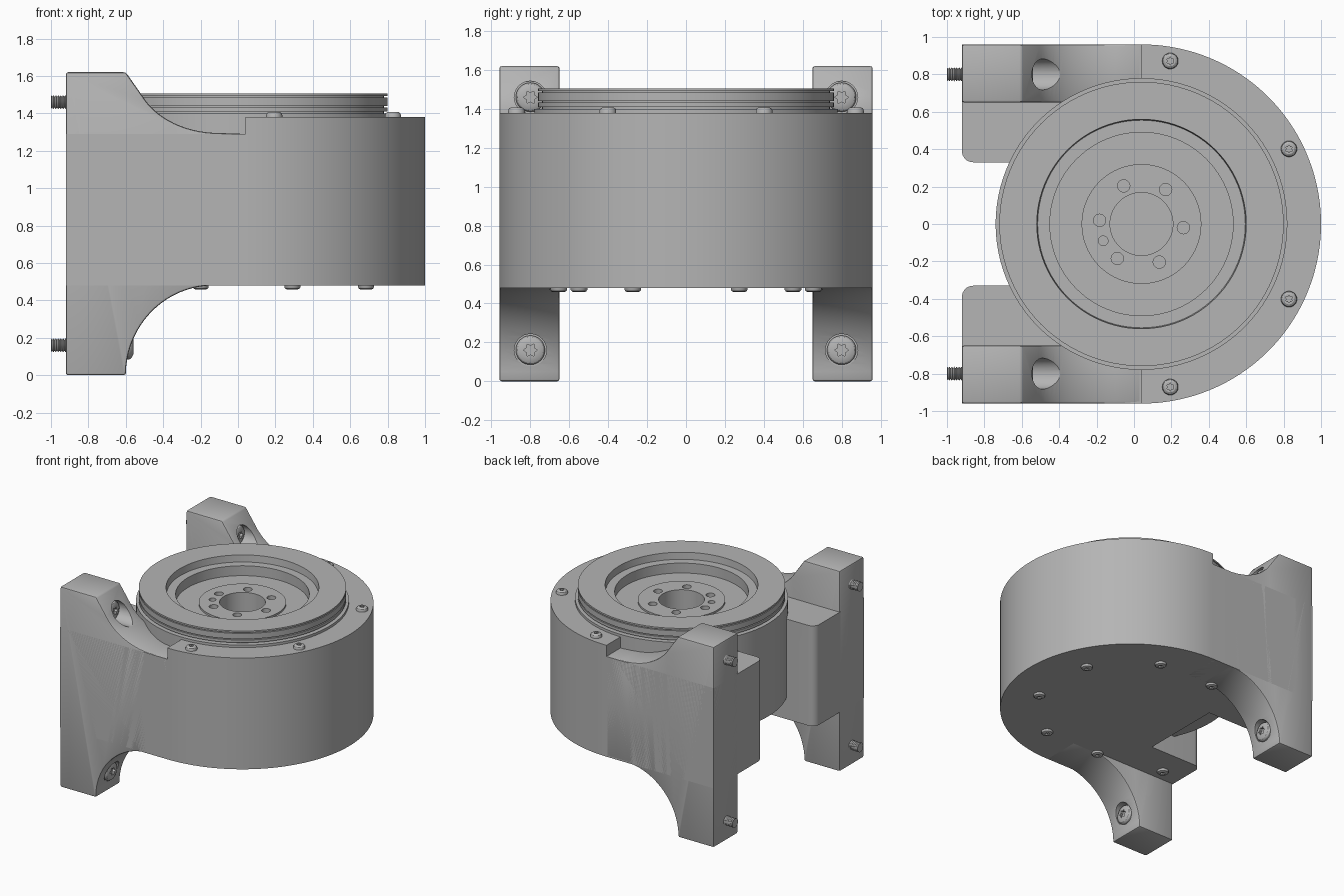
import bpy, bmesh
from math import pi, cos, sin, radians
from mathutils import Matrix, Vector

old = bpy.data.objects.get("Cube")
if old:
    bpy.data.objects.remove(old, do_unlink=True)

CX = 0.04          # axis of the round body
LEG_Y = 0.8        # middle of each leg
BOLT_Z = (0.16, 1.46)

grey = bpy.data.materials.new("machined_grey")
grey.use_nodes = True
grey.diffuse_color = (0.46, 0.46, 0.46, 1)
grey.node_tree.nodes["Principled BSDF"].inputs["Base Color"].default_value = (0.46, 0.46, 0.46, 1)


def finish(name, bm):
    bmesh.ops.recalc_face_normals(bm, faces=bm.faces[:])
    mesh = bpy.data.meshes.new(name)
    bm.to_mesh(mesh)
    bm.free()
    obj = bpy.data.objects.new(name, mesh)
    bpy.context.collection.objects.link(obj)
    mesh.materials.append(grey)
    return obj


def smooth(obj):
    bpy.ops.object.select_all(action='DESELECT')
    obj.select_set(True)
    bpy.context.view_layer.objects.active = obj
    bpy.ops.object.shade_smooth_by_angle(angle=radians(30))


def arc(cx, cy, rx, ry, start, end, steps):
    angles = [radians(start + (end - start) * i / steps) for i in range(steps + 1)]
    return [(cx + rx * cos(a), cy + ry * sin(a)) for a in angles]


def prism(name, points, low, high, upright=False):
    """Extrude an outline along z, or along y when upright."""
    place = (lambda p, q: (p[0], q, p[1])) if upright else (lambda p, q: (p[0], p[1], q))
    bm = bmesh.new()
    face = bm.faces.new([bm.verts.new(place(p, low)) for p in points])
    moved = bmesh.ops.extrude_face_region(bm, geom=[face])["geom"]
    shift = Vector(place((0, 0), high - low))
    bmesh.ops.translate(bm, vec=shift, verts=[v for v in moved if isinstance(v, bmesh.types.BMVert)])
    return finish(name, bm)


def lathe(name, profile, steps, matrix):
    """Turn a radius/height profile about the local z axis."""
    bm = bmesh.new()
    verts = [bm.verts.new((r, 0, z)) for r, z in profile]
    edges = [bm.edges.new(pair) for pair in zip(verts, verts[1:])]
    bmesh.ops.spin(bm, geom=verts + edges, cent=(0, 0, 0), axis=(0, 0, 1), angle=2 * pi, steps=steps)
    bmesh.ops.remove_doubles(bm, verts=bm.verts[:], dist=0.0002)
    bm.transform(matrix)
    return finish(name, bm)


def rod(name, radius, length, matrix, steps=32):
    return lathe(name, [(0, 0), (radius, 0), (radius, length), (0, length)], steps, matrix)


def at(x, y, z, turn=None):
    m = Matrix.Translation((x, y, z))
    if turn == "x":
        m = m @ Matrix.Rotation(pi / 2, 4, 'Y')
    elif turn == "down":
        m = m @ Matrix.Rotation(pi, 4, 'X')
    return m


def modify(obj, kind, **settings):
    mod = obj.modifiers.new(kind, kind)
    for key, value in settings.items():
        setattr(mod, key, value)
    bpy.ops.object.select_all(action='DESELECT')
    obj.select_set(True)
    bpy.context.view_layer.objects.active = obj
    bpy.ops.object.modifier_apply(modifier=mod.name)


def cut(obj, cutter):
    modify(obj, 'BOOLEAN', operation='DIFFERENCE', solver='EXACT', object=cutter)
    bpy.data.objects.remove(cutter, do_unlink=True)


def screw_head(name, radius, height, matrix):
    """Button head with a star-like socket."""
    h, r = height, radius
    head = lathe(name, [(0, -0.02), (r, -0.02), (r, h * 0.4), (r * 0.9, h * 0.75), (r * 0.65, h), (0, h)], 32, matrix)
    star = [((0.48 if i % 2 else 0.3) * r * cos(i * pi / 6), (0.48 if i % 2 else 0.3) * r * sin(i * pi / 6))
            for i in range(12)]
    socket = prism("socket_cutter", star, h * 0.4, h * 2)
    socket.data.transform(matrix)
    cut(head, socket)
    smooth(head)


# Housing: round front, two arms with a notch between them
half = arc(CX, 0, 0.96, 0.96, 0, 90, 48) + [(-0.92, 0.96)]
half += arc(-0.86, 0.39, 0.06, 0.06, 180, 270, 8) + [(-0.45, 0.33)]
outline = half + [(x, -y) for x, y in reversed(half[1:])]
housing = prism("housing", outline, 0.48, 1.29)
cut(housing, rod("pocket_cutter", 0.7, 1, at(CX, 0, 0.8), 64))
smooth(housing)

# Raised rim over the round half
rim = arc(CX, 0, 0.96, 0.96, -90, 90, 96) + arc(CX, 0, 0.77, 0.77, 90, -90, 96)
smooth(prism("housing_rim", rim, 1.285, 1.38))

# Motor core and stepped rotor with its central recess
rotor = lathe("motor_rotor", [
    (0, 0.65), (0.78, 0.65), (0.78, 1.40), (0.74, 1.40), (0.74, 1.41), (0.76, 1.41), (0.76, 1.432),
    (0.74, 1.432), (0.74, 1.44), (0.76, 1.44), (0.76, 1.485), (0.74, 1.485), (0.74, 1.492),
    (0.76, 1.492), (0.76, 1.505), (0.56, 1.505), (0.555, 1.45), (0.49, 1.45), (0.49, 1.37),
    (0.32, 1.37), (0.32, 1.385), (0.168, 1.385), (0.168, 1.2), (0, 1.2)], 96, at(CX, 0, 0))
for i in range(6):
    a = radians(-5 + 60 * i)
    cut(rotor, rod("hole_cutter", 0.033, 0.2, at(CX + 0.225 * cos(a), 0.225 * sin(a), 1.33), 20))
cut(rotor, rod("pin_cutter", 0.026, 0.2, at(-0.165, -0.09, 1.33), 20))
smooth(rotor)

# Mounting legs with concave shoulders
leg_side = [(-0.92, 0), (-0.6, 0)] + arc(-0.13, 0, 0.47, 0.48, 174, 90, 18) + [(CX, 0.48), (CX, 1.29)]
leg_side += arc(-0.1, 1.63, 0.45, 0.335, 270, 205, 14) + [(-0.6, 1.62), (-0.92, 1.62)]
thread = [(0, 0)]
for i in range(8):
    thread += [(0.037, 0.013 * i), (0.029, 0.013 * i + 0.0065)]
thread.append((0, 0.105))

for side, word in ((-1, "right"), (1, "left")):
    low, high = sorted((side * 0.65, side * 0.96))
    leg = prism(word + "_leg", leg_side, low, high, upright=True)
    modify(leg, 'BEVEL', width=0.012, segments=2, limit_method='ANGLE', angle_limit=radians(50))
    for z, seat, end in ((BOLT_Z[0], -0.595, "lower"), (BOLT_Z[1], -0.575, "upper")):
        cut(leg, rod("counterbore_cutter", 0.083, 0.5, at(seat, side * LEG_Y, z, "x")))
        screw_head(f"{word}_{end}_bolt_head", 0.075, 0.035, at(seat, side * LEG_Y, z, "x"))
        smooth(lathe(f"{word}_{end}_bolt_thread", thread, 20, at(-1, side * LEG_Y, z, "x")))
    smooth(leg)

    # Screws on the rim and under the housing
    for a in (27, 80):
        x, y = CX + 0.885 * cos(radians(a)), side * 0.885 * sin(radians(a))
        screw_head(word + "_rim_screw", 0.043, 0.028, at(x, y, 1.38))
    under = [(CX + 0.7 * cos(radians(a)), 0.7 * sin(radians(a))) for a in (23, 69, 110)]
    for x, y in under + [(-0.74, 0.55)]:
        screw_head(word + "_base_screw", 0.043, 0.022, at(x, side * y, 0.48, "down"))
